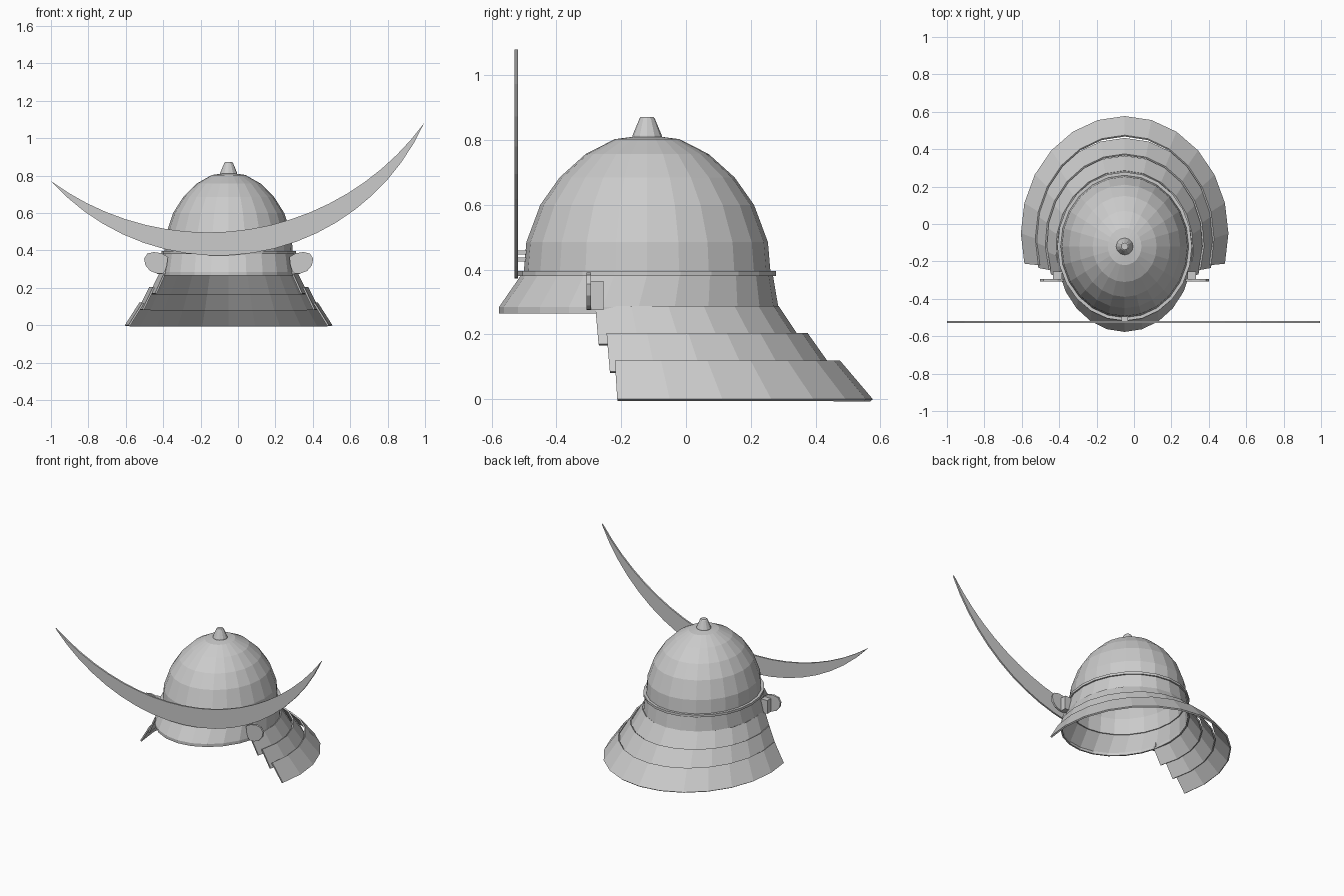
import bpy, math
from math import sin, cos, radians, pi

cube = bpy.data.objects.get("Cube")
if cube:
    bpy.data.objects.remove(cube)

MID = -0.05   # x of the helmet's symmetry plane
SEG = 24


def make(name, verts, faces, thickness=0):
    mesh = bpy.data.meshes.new(name)
    mesh.from_pydata(verts, [], faces)
    mesh.update()
    obj = bpy.data.objects.new(name, mesh)
    bpy.context.collection.objects.link(obj)
    if thickness:
        mod = obj.modifiers.new("Thickness", "SOLIDIFY")
        mod.thickness = thickness
        mod.offset = -1
    return obj


def shell(name, rings, half_angle=180, steps=SEG, thickness=0.01, cap=False):
    """Loft elliptical rings (z, centre y, x radius, y radius), bottom to top; angle 0 is the back."""
    closed = half_angle == 180
    n = steps if closed else steps + 1
    verts, faces = [], []
    for z, cy, rx, ry in rings:
        for i in range(n):
            a = radians(half_angle) * (2 * i / steps - 1)
            verts.append((MID - rx * sin(a), cy + ry * cos(a), z))
    for r in range(len(rings) - 1):
        for i in range(steps):
            j = (i + 1) % n
            faces.append((r * n + i, r * n + j, (r + 1) * n + j, (r + 1) * n + i))
    if cap:
        top = (len(rings) - 1) * n
        faces.append(tuple(range(top, top + n)))
    return make(name, verts, faces, thickness)


def plate(name, outline, y0, y1):
    """Extrude an outline in the xz plane from y0 to y1."""
    n = len(outline)
    verts = [(x, y, z) for y in (y0, y1) for x, z in outline]
    faces = [tuple(range(n)), tuple(range(2 * n - 1, n - 1, -1))]
    faces += [(i, i + n, (i + 1) % n + n, (i + 1) % n) for i in range(n)]
    obj = make(name, verts, faces)
    return obj


def box(name, x0, x1, y0, y1, z0, z1):
    return plate(name, [(x0, z0), (x1, z0), (x1, z1), (x0, z1)], y0, y1)


# Faceted bowl
CY = -0.12
profile = [(0.38, 0.382), (0.485, 0.373), (0.60, 0.33), (0.685, 0.27),
           (0.757, 0.19), (0.803, 0.1), (0.812, 0.03)]
shell("bowl", [(z, CY, r * 0.9, r) for z, r in profile], cap=True)

# Top finial
shell("finial", [(z, CY, r, r) for z, r in
                 ((0.805, 0.046), (0.815, 0.045), (0.868, 0.023), (0.872, 0.018))],
      steps=12, thickness=0, cap=True)

# Band around the base of the bowl
shell("rim_band", [(0.38, CY, 0.36, 0.398), (0.396, CY, 0.36, 0.398)], thickness=0.025)

# Flared brim, deepest at the front
shell("brim", [(0.265, -0.146, 0.364, 0.431), (0.285, -0.146, 0.364, 0.431),
               (0.385, CY, 0.35, 0.388)])

# Overlapping neck guard plates: half angle, lower ring, upper ring
tiers = [
    (112, (0.17, -0.097, 0.425, 0.462), (0.288, -0.126, 0.368, 0.412)),
    (108, (0.085, -0.071, 0.485, 0.531), (0.205, -0.099, 0.425, 0.474)),
    (105, (0.0, -0.05, 0.555, 0.627), (0.12, -0.077, 0.478, 0.552)),
]
for k, (half, low, high) in enumerate(tiers):
    shell(f"neck_guard_plate_{k + 1}", [low, high], half, steps=14)

# Turned-back side flaps with their brackets
flap = [(0.325, 0.365), (0.36, 0.385), (0.40, 0.391), (0.435, 0.383), (0.452, 0.355),
        (0.445, 0.32), (0.42, 0.29), (0.385, 0.277), (0.355, 0.275), (0.34, 0.29),
        (0.33, 0.32)]
for side, s in (("right", -1), ("left", 1)):
    outline = [(MID + s * x, z) for x, z in flap]
    x0, x1 = sorted((MID + s * 0.335, MID + s * 0.382))
    if s < 0:
        outline.reverse()
    plate(f"{side}_flap", outline[::-1] if s > 0 else outline, -0.307, -0.294)
    box(f"{side}_flap_bracket", x0, x1, -0.295, -0.255, 0.275, 0.365)

# Tilted crescent crest: two circular arcs sharing the same tips
TIP_L, TIP_R = (-1.0, 0.77), (0.995, 1.08)


def arc(depth, steps=20):
    dx, dz = TIP_R[0] - TIP_L[0], TIP_R[1] - TIP_L[1]
    half = math.hypot(dx, dz) / 2
    ux, uz = dx / (2 * half), dz / (2 * half)
    mx, mz = (TIP_L[0] + TIP_R[0]) / 2, (TIP_L[1] + TIP_R[1]) / 2
    rad = (half ** 2 + depth ** 2) / (2 * depth)
    span = math.asin(half / rad)
    pts = []
    for i in range(steps + 1):
        a = span * (2 * i / steps - 1)
        along, up = rad * sin(a), rad - depth - rad * cos(a)
        pts.append((mx + along * ux - up * uz, mz + along * uz + up * ux))
    return pts


lower, upper = arc(0.545), arc(0.417)
plate("crescent_crest", lower + upper[-2:0:-1], -0.529, -0.518)

# Pegs holding the crest
for k, z in enumerate((0.425, 0.447)):
    box(f"crest_peg_{k + 1}", MID - 0.018, MID + 0.018, -0.52, -0.488, z, z + 0.012)
